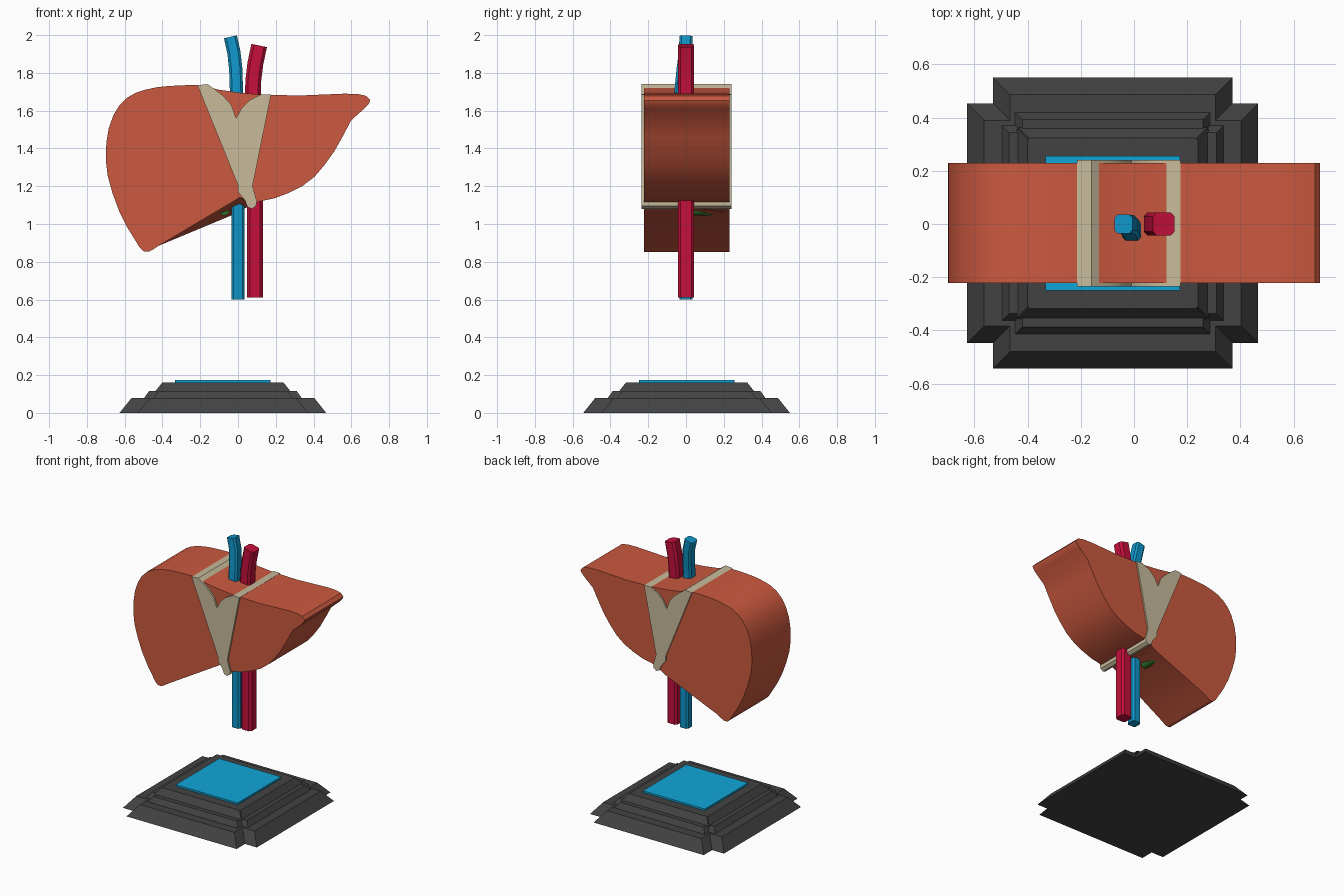
import bpy, math
from mathutils import Vector, Matrix

if "Cube" in bpy.data.objects:
    bpy.data.objects.remove(bpy.data.objects["Cube"])


def material(name, rgb):
    m = bpy.data.materials.new(name)
    m.diffuse_color = (*rgb, 1)
    m.use_nodes = True
    m.node_tree.nodes["Principled BSDF"].inputs["Base Color"].default_value = m.diffuse_color
    return m


ORANGE = material("tissue", (0.60, 0.10, 0.05))
CREAM = material("cream", (0.58, 0.50, 0.33))
BLUE = material("blue", (0.005, 0.30, 0.58))
SKY = material("sky_blue", (0.005, 0.38, 0.68))
RED = material("red", (0.56, 0.005, 0.045))
GREEN = material("green", (0.03, 0.16, 0.02))
DARK = material("dark_grey", (0.055, 0.055, 0.055))


def loft(name, rings, mat, smooth=None):
    """Skin a list of equal-length rings and cap both ends."""
    n = len(rings[0])
    verts = [p for r in rings for p in r]
    faces = [tuple(range(n))[::-1], tuple(range(len(verts) - n, len(verts)))]
    for k in range(len(rings) - 1):
        for i in range(n):
            j = (i + 1) % n
            faces.append((k * n + i, k * n + j, k * n + n + j, k * n + n + i))
    me = bpy.data.meshes.new(name)
    me.from_pydata(verts, [], faces)
    me.materials.append(mat)
    ob = bpy.data.objects.new(name, me)
    bpy.context.collection.objects.link(ob)
    bpy.ops.object.select_all(action='DESELECT')
    ob.select_set(True)
    bpy.context.view_layer.objects.active = ob
    bpy.ops.object.mode_set(mode='EDIT')
    bpy.ops.mesh.select_all(action='SELECT')
    bpy.ops.mesh.normals_make_consistent(inside=False)
    bpy.ops.object.mode_set(mode='OBJECT')
    if smooth:
        bpy.ops.object.shade_smooth_by_angle(angle=math.radians(smooth))
    return ob


def at_y(profile, y):
    return [(x, y, z) for x, z in profile]


# Liver: front outline through to back, whose lower edge hangs lower
outline = [(-0.495, 1.71), (-0.43, 1.724), (-0.36, 1.731), (-0.27, 1.735), (-0.20, 1.735),
           (-0.16, 1.73), (-0.11, 1.712), (0.01, 1.695), (0.125, 1.685), (0.325, 1.68),
           (0.565, 1.69), (0.635, 1.688), (0.68, 1.678), (0.70, 1.655), (0.695, 1.64),
           (0.67, 1.612), (0.60, 1.55), (0.555, 1.465), (0.51, 1.385), (0.46, 1.315),
           (0.405, 1.25), (0.34, 1.20), (0.27, 1.165), (0.19, 1.135), (0.09, 1.115)]
lobe = [(-0.42, 0.885), (-0.447, 0.867), (-0.475, 0.853), (-0.50, 0.856), (-0.52, 0.875),
        (-0.585, 0.98), (-0.63, 1.07), (-0.665, 1.165), (-0.69, 1.255), (-0.70, 1.34),
        (-0.697, 1.43), (-0.685, 1.505), (-0.66, 1.575), (-0.63, 1.625), (-0.585, 1.67),
        (-0.54, 1.695)]
front = outline + [(0.01, 1.14)] + lobe
back = outline + [(0.0, 1.06)] + lobe
loft("liver", [at_y(front, -0.222), at_y(back, 0.23)], ORANGE, 30)

# Y-shaped ligament running through the whole thickness
lig = [(-0.215, 1.735), (-0.16, 1.74), (-0.125, 1.715), (-0.08, 1.68), (-0.035, 1.63),
       (-0.01, 1.56), (0.02, 1.615), (0.06, 1.655), (0.125, 1.687), (0.175, 1.685),
       (0.077, 1.20), (0.10, 1.12), (0.095, 1.095), (0.075, 1.08), (0.05, 1.09),
       (0.037, 1.125), (0.0, 1.17), (0.0, 1.205)]
loft("ligament", [at_y(lig, -0.235), at_y(lig, 0.24)], CREAM, 30)

# Gallbladder tucked under the right lobe
gall = [(-0.075 + 0.03 * math.cos(a), 1.075 + 0.03 * math.sin(a))
        for a in (math.tau * i / 12 for i in range(12))]
loft("gallbladder", [at_y(gall, 0.02), at_y(gall, 0.21)], GREEN, 40)


# Vessels: chamfered square section swept along a bent path
def vessel(name, path, w, d, mat):
    c = 0.3
    sec = [(1, c), (c, 1), (-c, 1), (-1, c), (-1, -c), (-c, -1), (c, -1), (1, -c)]
    sec = [(math.copysign(1, x) * (abs(x) if abs(x) == 1 else 0.65),
            math.copysign(1, y) * (abs(y) if abs(y) == 1 else 0.65)) for x, y in sec]
    pts = [Vector(p) for p in path]
    rings = []
    for i, p in enumerate(pts):
        t = (pts[min(i + 1, len(pts) - 1)] - pts[max(i - 1, 0)]).normalized()
        rot = Vector((0, 0, 1)).rotation_difference(t)
        rings.append([tuple(p + rot @ Vector((x * w, y * d, 0))) for x, y in sec])
    return loft(name, rings, mat, 30)


vessel("blue_vein", [(0, 0, 0.6), (0, 0, 1.15), (-0.004, -0.025, 1.55), (-0.008, -0.027, 1.7),
                     (-0.012, -0.015, 1.82), (-0.022, -0.002, 1.91), (-0.04, 0, 1.99)],
       0.035, 0.035, BLUE)
vessel("red_artery", [(0.09, 0, 0.61), (0.09, 0, 1.15), (0.078, 0, 1.65), (0.081, 0, 1.76),
                      (0.092, 0, 1.85), (0.112, 0, 1.945)], 0.042, 0.043, RED)


# Stepped base: each tier is two crossed tapered blocks
def tier(name, hx0, hy0, z0, inset, z1):
    def rect(hx, hy, z):
        return [(-0.08 + sx * hx, 0.003 + sy * hy, z)
                for sx, sy in ((-1, -1), (1, -1), (1, 1), (-1, 1))]
    return [rect(hx0, hy0, z0), rect(hx0 - inset, hy0 - inset, z1)]


for i, (l, s, z0, inset, z1) in enumerate([(0.547, 0.45, 0, 0.064, 0.08),
                                           (0.42, 0.37, 0.075, 0.03, 0.117),
                                           (0.36, 0.355, 0.112, 0.04, 0.162)]):
    loft(f"base_tier_{i + 1}_wide", tier("", l, s, z0, inset, z1), DARK)
    loft(f"base_tier_{i + 1}_deep", tier("", s, l, z0, inset, z1), DARK)

# Blue plate on top of the base
loft("base_plate", tier("", 0.253, 0.253, 0.155, 0, 0.175), SKY)
